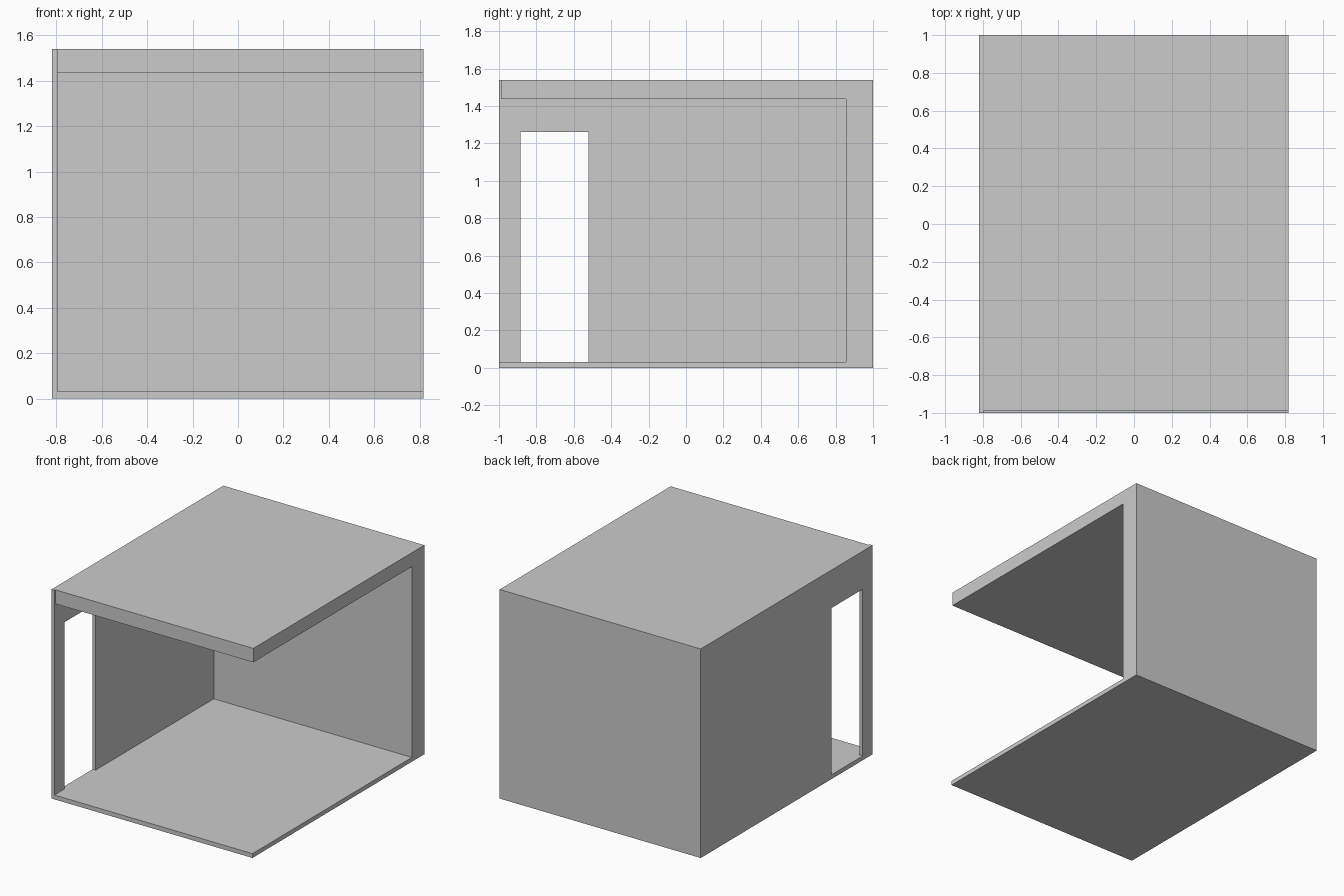
import bpy, bmesh
from mathutils import Vector

if "Cube" in bpy.data.objects:
    bpy.data.objects.remove(bpy.data.objects["Cube"])


def extrude_yz(name, profile, x0, x1):
    """Solid made by extruding a (y, z) outline along x."""
    bm = bmesh.new()
    face = bm.faces.new([bm.verts.new((x0, y, z)) for y, z in profile])
    ext = bmesh.ops.extrude_face_region(bm, geom=[face])
    moved = [v for v in ext["geom"] if isinstance(v, bmesh.types.BMVert)]
    bmesh.ops.translate(bm, verts=moved, vec=Vector((x1 - x0, 0, 0)))
    bmesh.ops.recalc_face_normals(bm, faces=bm.faces)
    mesh = bpy.data.meshes.new(name)
    bm.to_mesh(mesh)
    bm.free()
    obj = bpy.data.objects.new(name, mesh)
    bpy.context.collection.objects.link(obj)
    return obj


FLOOR, CEILING, TOP = 0.032, 1.437, 1.54
LEFT, INNER, RIGHT = -0.82, -0.796, 0.818

# Floor slab
extrude_yz("floor", [(-1, 0), (1, 0), (1, FLOOR), (-1, FLOOR)], LEFT, RIGHT)

# Thick back wall and roof as one L-shaped section
extrude_yz("back_wall_and_roof",
           [(1, FLOOR), (1, TOP), (-0.99, TOP), (-0.99, CEILING),
            (0.855, CEILING), (0.855, FLOOR)], INNER, RIGHT)

# Thin left wall with the doorway notched out down to the floor
extrude_yz("left_wall",
           [(-1, FLOOR), (-0.885, FLOOR), (-0.885, 1.26), (-0.52, 1.26),
            (-0.52, FLOOR), (1, FLOOR), (1, TOP), (-1, TOP)], LEFT, INNER)
